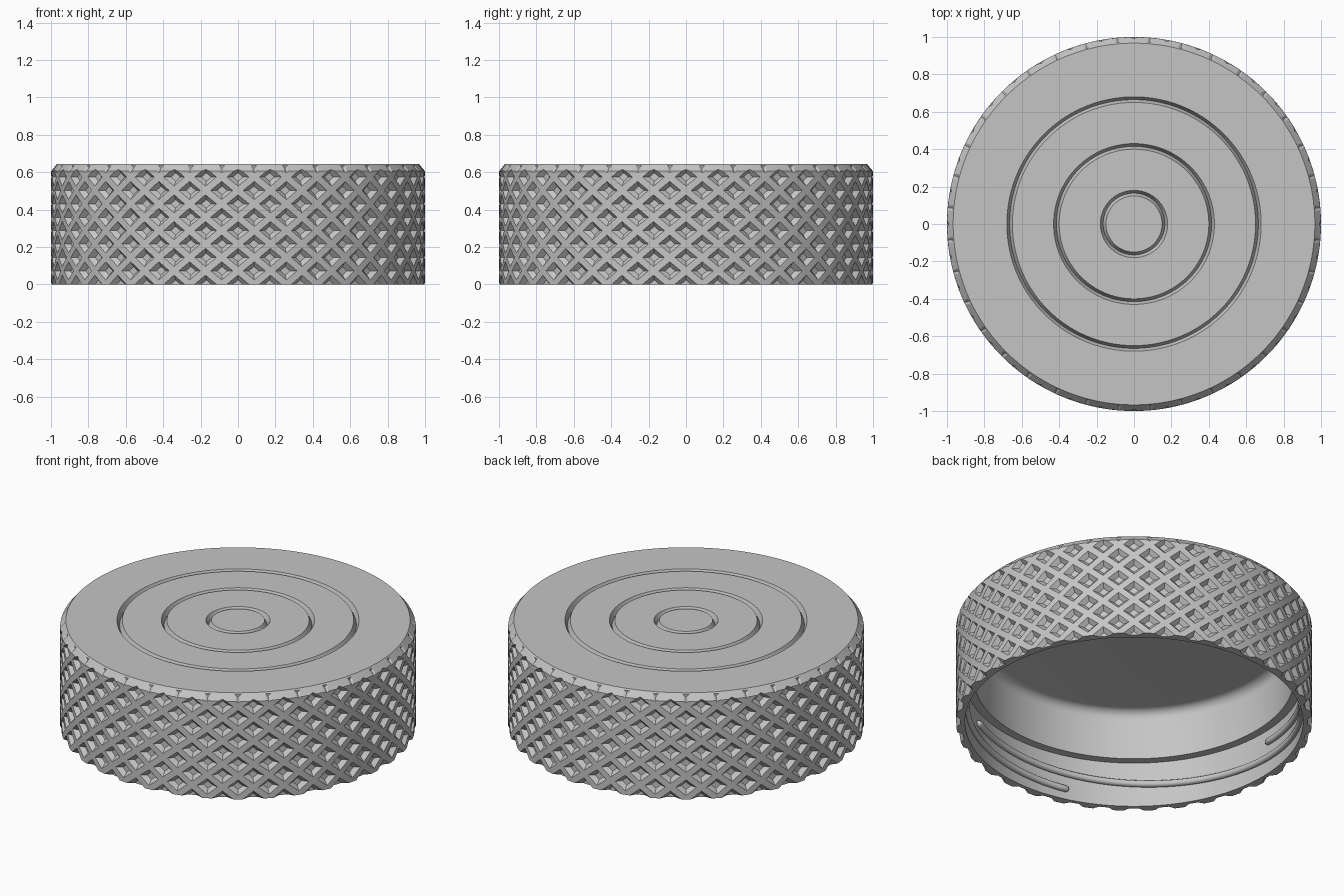
import bpy, bmesh, math
from math import cos, sin, radians, pi

cube = bpy.data.objects.get("Cube")
if cube:
    bpy.data.objects.remove(cube, do_unlink=True)

grey = bpy.data.materials.new("plain grey")
grey.use_nodes = True
colour = (0.56, 0.56, 0.56, 1)
grey.diffuse_color = colour
grey.node_tree.nodes["Principled BSDF"].inputs["Base Color"].default_value = colour

HEIGHT = 0.645
PITCH = HEIGHT / 4.5  # vertical knurl spacing
STEP = radians(5)     # half of the knurl spacing around the rim
DEPTH = 0.026         # depth of a knurl pocket
POCKET = 0.68         # pocket mouth relative to its diamond cell
FLOOR = 0.32          # pocket floor relative to its diamond cell
BORE = 0.95           # inner radius of the threaded mouth


def polar(r, a, z):
    return (r * cos(a), r * sin(a), z)


def make_object(name, bm):
    mesh = bpy.data.meshes.new(name)
    bm.to_mesh(mesh)
    bm.free()
    mesh.materials.append(grey)
    obj = bpy.data.objects.new(name, mesh)
    bpy.context.collection.objects.link(obj)
    return obj


def smooth(obj, degrees):
    bpy.ops.object.select_all(action="DESELECT")
    obj.select_set(True)
    bpy.context.view_layer.objects.active = obj
    bpy.ops.object.shade_smooth_by_angle(angle=radians(degrees))


# Solid drum with a lattice of ridges and flat-floored diamond pockets
bm = bmesh.new()
sides = [(1, 0), (0, 1), (-1, 0), (0, -1)]
for col in range(72):
    a = col * STEP
    for row in range(-2, 7):
        z = (row + (col % 2) / 2) * PITCH + 0.0007
        loops = [[bm.verts.new(polar(r, a + u * STEP * s, z + v * s * PITCH / 2)) for u, v in sides]
                 for s, r in ((1, 1), (POCKET, 1), (FLOOR, 1 - DEPTH))]
        for outer, inner in zip(loops, loops[1:]):
            for i in range(4):
                j = (i + 1) % 4
                bm.faces.new((outer[i], outer[j], inner[j], inner[i]))
        bm.faces.new(loops[-1])
bmesh.ops.remove_doubles(bm, verts=bm.verts[:], dist=1e-4)
bmesh.ops.triangulate(bm, faces=bm.faces[:])
for z, up in ((-0.1, -1), (0.68, 1)):
    bmesh.ops.bisect_plane(bm, geom=bm.verts[:] + bm.edges[:] + bm.faces[:], dist=1e-6,
                           plane_co=(0, 0, z), plane_no=(0, 0, up), clear_outer=True)
bmesh.ops.holes_fill(bm, edges=[e for e in bm.edges if e.is_boundary], sides=0)
bmesh.ops.recalc_face_normals(bm, faces=bm.faces[:])
lid = make_object("knurled_lid", bm)

# Turned blank: grooved top, chamfer, stepped bore and rounded ceiling
profile = [(0, HEIGHT)]
for r in (0.15, 0.40, 0.65):
    profile += [(r, HEIGHT), (r + 0.015, HEIGHT - 0.03), (r + 0.03, HEIGHT)]
profile += [(0.967, HEIGHT), (1.02, 0.581), (1.02, 0), (BORE, 0), (BORE, 0.28), (0.9, 0.28)]
for i in range(7):
    t = i / 6 * pi / 2
    profile.append((0.845 + 0.055 * cos(t), 0.53 + 0.055 * sin(t)))
profile.append((0, 0.585))

bm = bmesh.new()
points = [bm.verts.new((r, 0, z)) for r, z in profile]
edges = [bm.edges.new(pair) for pair in zip(points, points[1:])]
bmesh.ops.spin(bm, geom=points + edges, cent=(0, 0, 0), axis=(0, 0, 1),
               angle=2 * pi, steps=144, use_merge=True)
bmesh.ops.remove_doubles(bm, verts=bm.verts[:], dist=1e-4)
bmesh.ops.recalc_face_normals(bm, faces=bm.faces[:])
blank = make_object("turned_blank", bm)
blank.hide_render = True

# Trim the knurled drum to the blank
trim = lid.modifiers.new("trim", "BOOLEAN")
trim.operation = "INTERSECT"
trim.solver = "EXACT"
trim.object = blank
bpy.context.view_layer.objects.active = lid
bpy.ops.object.modifier_apply(modifier=trim.name)
bpy.data.objects.remove(blank, do_unlink=True)
smooth(lid, 25)

# Three-start internal thread with rounded ends
SEGMENTS, RING = 64, 10
SPAN, WIRE = radians(163), 0.02
for n in range(3):
    bm = bmesh.new()
    start = radians(254 + 120 * n)
    rings = []
    stations = [(0, 0.1), (0, 0.7)] + [(i / SEGMENTS, 1) for i in range(SEGMENTS + 1)] + [(1, 0.7), (1, 0.1)]
    for t, size in stations:
        # round the ends by pushing the shrunken rings outwards
        push = math.sqrt(1 - size * size) * WIRE / BORE
        a = start + t * SPAN + (push if t > 0.5 else -push)
        z = 0.064 + 0.136 * t
        rings.append([bm.verts.new(polar(BORE - 0.005 + WIRE * size * cos(q), a, z + WIRE * size * sin(q)))
                      for q in (2 * pi * i / RING for i in range(RING))])
    for lower, upper in zip(rings, rings[1:]):
        for i in range(RING):
            j = (i + 1) % RING
            bm.faces.new((lower[i], lower[j], upper[j], upper[i]))
    bm.faces.new(rings[0])
    bm.faces.new(rings[-1])
    bmesh.ops.recalc_face_normals(bm, faces=bm.faces[:])
    smooth(make_object("thread_%d" % (n + 1), bm), 60)
